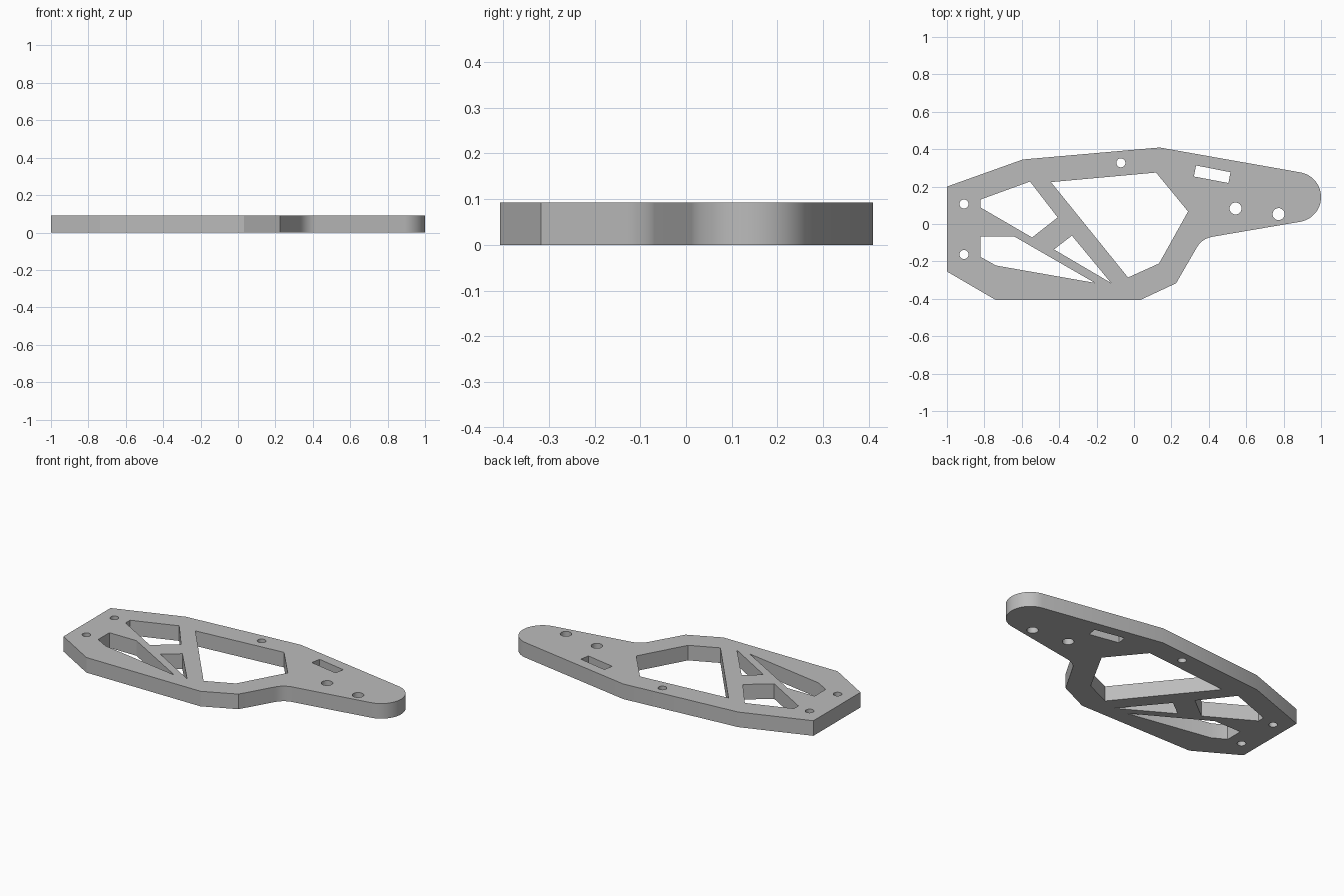
import bpy, bmesh
from math import sin, cos, radians, tau
from mathutils import Vector

THICKNESS = 0.092

cube = bpy.data.objects.get("Cube")
if cube:
    bpy.data.objects.remove(cube)


def arc(cx, cy, r, start, end, steps):
    """Points along a circular arc, angles in degrees."""
    angles = [radians(start + (end - start) * i / steps) for i in range(steps + 1)]
    return [(cx + r * cos(a), cy + r * sin(a)) for a in angles]


def circle(cx, cy, r, sides=32):
    return [(cx + r * cos(tau * i / sides), cy + r * sin(tau * i / sides)) for i in range(sides)]


def fillet(a, corner, b, steps=8):
    """Rounded corner from a to b."""
    a, corner, b = Vector(a), Vector(corner), Vector(b)
    ts = [i / steps for i in range(steps + 1)]
    return [tuple(a * (1 - t) ** 2 + corner * 2 * t * (1 - t) + b * t * t) for t in ts]


# Outer profile: angular body with a round nose and a filleted inner corner
outline = [(-1, -0.254), (-0.738, -0.407), (0.032, -0.407), (0.225, -0.317)]
outline += fillet((0.335, -0.127), (0.362, -0.08), (0.415, -0.069))
outline += arc(0.866, 0.144, 0.134, -80, 80, 32)
outline += [(0.137, 0.409), (-0.594, 0.345), (-1, 0.2)]

# Lightening windows between the diagonal struts
main_window = [(-0.444, 0.224), (0.118, 0.275), (0.289, 0.067), (0.134, -0.211), (-0.032, -0.286)]
upper_window = [(-0.82, 0.131), (-0.556, 0.227), (-0.408, 0.035), (-0.545, -0.072), (-0.82, 0.088)]
lower_window = [(-0.82, -0.068), (-0.638, -0.068), (-0.209, -0.315), (-0.738, -0.222), (-0.82, -0.176)]
small_window = [(-0.332, -0.062), (-0.123, -0.315), (-0.428, -0.136)]
slot = [(0.332, 0.313), (0.516, 0.277), (0.505, 0.219), (0.32, 0.254)]

# Bolt holes
bolt_holes = [circle(x, y, 0.024) for x, y in ((-0.909, 0.107), (-0.909, -0.163), (-0.07, 0.327))]
bolt_holes += [circle(x, y, 0.032) for x, y in ((0.543, 0.083), (0.773, 0.053))]

# Filled flat curve, extruded to the plate thickness
curve = bpy.data.curves.new("plate_profile", 'CURVE')
curve.dimensions = '2D'
curve.fill_mode = 'BOTH'
curve.extrude = THICKNESS / 2
for loop in [outline, main_window, upper_window, lower_window, small_window, slot] + bolt_holes:
    spline = curve.splines.new('POLY')
    spline.points.add(len(loop) - 1)
    for point, (x, y) in zip(spline.points, loop):
        point.co = (x, y, 0, 1)
    spline.use_cyclic_u = True

profile = bpy.data.objects.new("plate_profile", curve)
bpy.context.collection.objects.link(profile)
bpy.context.view_layer.update()
evaluated = profile.evaluated_get(bpy.context.evaluated_depsgraph_get())
mesh = bpy.data.meshes.new_from_object(evaluated)
bpy.data.objects.remove(profile)

# Weld caps to walls and stand the plate on the ground
bm = bmesh.new()
bm.from_mesh(mesh)
bmesh.ops.remove_doubles(bm, verts=bm.verts, dist=0.0001)
bmesh.ops.translate(bm, verts=bm.verts, vec=(0, 0, THICKNESS / 2))
bmesh.ops.recalc_face_normals(bm, faces=bm.faces)
bm.to_mesh(mesh)
bm.free()

plate = bpy.data.objects.new("side_plate", mesh)
bpy.context.collection.objects.link(plate)

# Plain grey metal
grey = bpy.data.materials.new("plain_grey")
grey.use_nodes = True
colour = (0.5, 0.5, 0.5, 1)
grey.diffuse_color = colour
grey.node_tree.nodes["Principled BSDF"].inputs["Base Color"].default_value = colour
mesh.materials.clear()
mesh.materials.append(grey)

# Smooth round walls, crisp edges
bpy.ops.object.select_all(action='DESELECT')
plate.select_set(True)
bpy.context.view_layer.objects.active = plate
bpy.ops.object.shade_smooth_by_angle(angle=radians(25))
